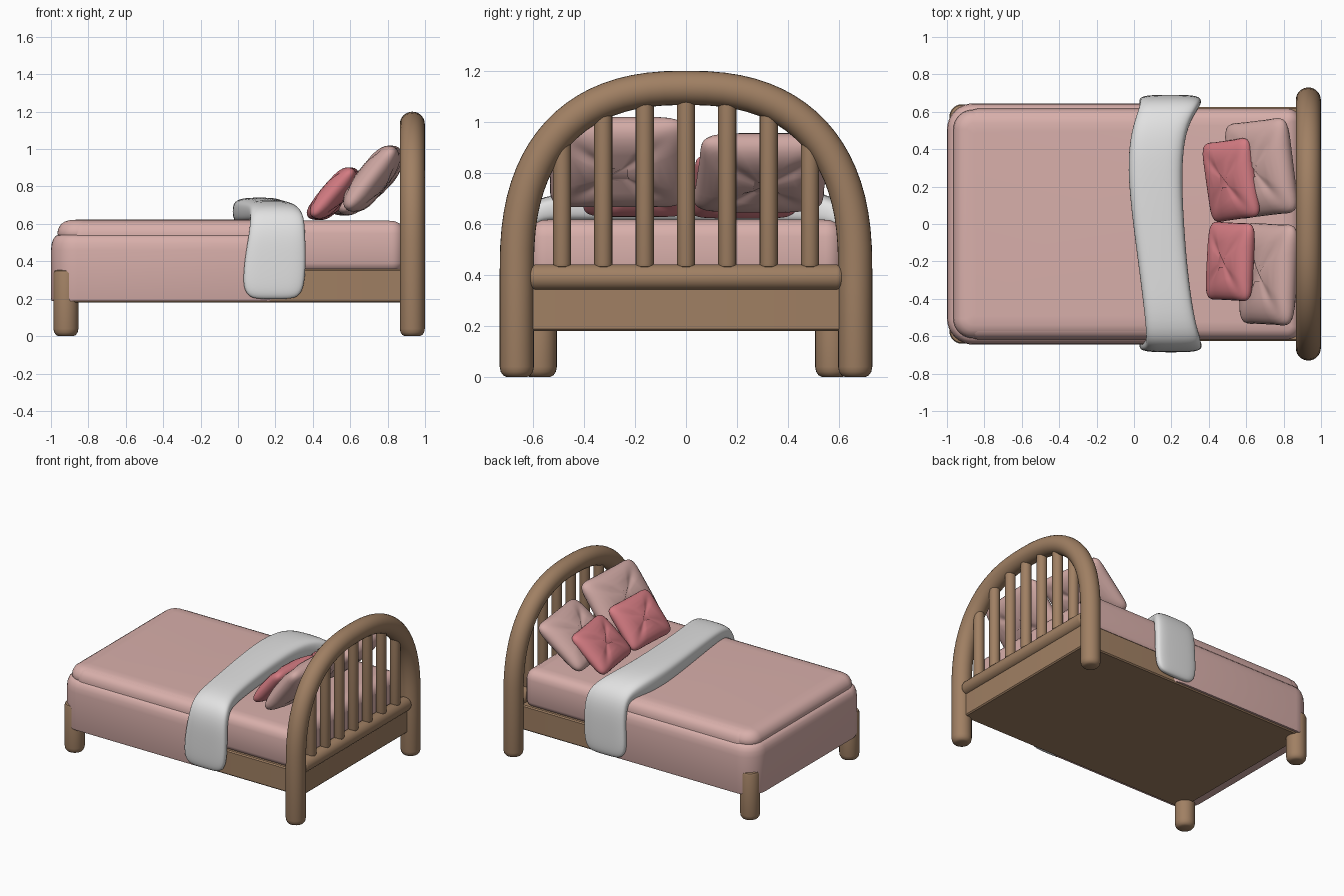
import bpy, bmesh, math
from mathutils import Vector

if "Cube" in bpy.data.objects:
    bpy.data.objects.remove(bpy.data.objects["Cube"])


def material(name, rgb):
    m = bpy.data.materials.new(name)
    m.diffuse_color = (*rgb, 1)
    m.use_nodes = True
    m.node_tree.nodes["Principled BSDF"].inputs["Base Color"].default_value = m.diffuse_color
    return m


WOOD = material("warm wood", (0.352, 0.215, 0.125))
PINK = material("blanket pink", (0.69, 0.43, 0.405))
DUSK = material("pillow pink", (0.64, 0.40, 0.375))
ROSE = material("cushion rose", (0.66, 0.20, 0.225))
WHITE = material("throw white", (0.76, 0.76, 0.76))


def loft(name, rings, mat, subdiv=0, angle=40):
    """Skin a list of equal-length point rings and cap both ends."""
    bm = bmesh.new()
    vs = [[bm.verts.new(p) for p in ring] for ring in rings]
    n = len(rings[0])
    for a, b in zip(vs, vs[1:]):
        for i in range(n):
            j = (i + 1) % n
            bm.faces.new((a[i], a[j], b[j], b[i]))
    bm.faces.new(vs[0][::-1])
    bm.faces.new(vs[-1])
    bmesh.ops.recalc_face_normals(bm, faces=bm.faces)
    me = bpy.data.meshes.new(name)
    bm.to_mesh(me)
    bm.free()
    me.materials.append(mat)
    ob = bpy.data.objects.new(name, me)
    bpy.context.collection.objects.link(ob)
    bpy.ops.object.select_all(action='DESELECT')
    ob.select_set(True)
    bpy.context.view_layer.objects.active = ob
    bpy.ops.object.shade_smooth_by_angle(angle=math.radians(angle))
    if subdiv:
        ob.modifiers.new("smooth", 'SUBSURF').levels = subdiv
        ob.modifiers["smooth"].render_levels = subdiv
    return ob


def tube(name, x, path, sides=24):
    """Round bar in the plane x = const; path entries are (y, z, radius)."""
    rings = []
    for i, (y, z, r) in enumerate(path):
        a, b = path[max(i - 1, 0)], path[min(i + 1, len(path) - 1)]
        t = Vector((0, b[0] - a[0], b[1] - a[1])).normalized()
        side = t.cross(Vector((1, 0, 0)))
        rings.append([Vector((x, y, z)) + r * (math.cos(w) * Vector((1, 0, 0)) + math.sin(w) * side)
                      for w in (2 * math.pi * k / sides for k in range(sides))])
    return loft(name, rings, WOOD)


def slab(name, x0, x1, hy, radius, profile, mat):
    """Rounded rectangle lofted through (inset, z) profile entries."""
    rings = []
    for inset, z in profile:
        r = max(radius - inset, 0.015)
        ring = []
        for q, (sx, sy) in enumerate(((1, 1), (-1, 1), (-1, -1), (1, -1))):
            cx = (x1 - inset - r) if sx > 0 else (x0 + inset + r)
            cy = sy * (hy - inset - r)
            for k in range(9):
                w = math.pi / 2 * (q + k / 8)
                ring.append((cx + r * math.cos(w), cy + r * math.sin(w), z))
        rings.append(ring)
    return loft(name, rings, mat)


# Headboard arch: two posts joined by a squared ellipse
HX, HY, SPRING, TOP, R = 0.932, 0.663, 0.42, 1.133, 0.067
FOOT = [(0.0, 0.040), (0.006, 0.053), (0.02, 0.063), (0.04, R)]


def arch_z(y):
    return SPRING + (TOP - SPRING) * (1 - abs(y / HY) ** 2.45) ** (1 / 2.45)


def signed_pow(v, p):
    return math.copysign(abs(v) ** p, v)


path = [(HY, z, r) for z, r in FOOT]
for k in range(41):
    w = math.pi * k / 40
    path.append((HY * signed_pow(math.cos(w), 2 / 2.45),
                 SPRING + (TOP - SPRING) * abs(math.sin(w)) ** (2 / 2.45), R))
path += [(-HY, z, r) for z, r in reversed(FOOT)]
tube("headboard_arch", HX, path, 28)

# Headboard rail and slats
tube("headboard_rail", HX, [(-0.615, 0.39, 0.035), (-0.605, 0.39, 0.047), (-0.59, 0.39, 0.051),
                            (0.59, 0.39, 0.051), (0.605, 0.39, 0.047), (0.615, 0.39, 0.035)])
for i in range(-3, 4):
    y = i * 0.162
    tube("headboard_slat", HX, [(y, 0.425, 0.022), (y, 0.432, 0.033), (y, 0.445, 0.036),
                                (y, arch_z(y) - 0.02, 0.036)], 16)

# Foot legs, poking slightly through the blanket corners
for s in (-1, 1):
    tube("foot_leg", -0.92, [(s * 0.573, z, r) for z, r in FOOT] +
         [(s * 0.573, 0.335, R), (s * 0.573, 0.348, 0.062), (s * 0.573, 0.353, 0.05)])

# Bed frame, mattress and blanket
slab("bed_frame", -0.94, 0.95, 0.626, 0.02,
     [(0.008, 0.18), (0, 0.188), (0, 0.352), (0.008, 0.36)], WOOD)
slab("mattress", -0.9, 0.89, 0.617, 0.07,
     [(0.03, 0.35), (0.01, 0.365), (0, 0.39), (0, 0.55), (0.008, 0.58),
      (0.025, 0.602), (0.05, 0.614), (0.09, 0.618)], PINK)
slab("blanket", -1.0, 0.25, 0.645, 0.14,
     [(0.004, 0.188), (0, 0.2), (0, 0.46), (0.004, 0.495), (0.014, 0.522), (0.028, 0.537),
      (0.037, 0.54), (0.034, 0.55), (0.038, 0.572), (0.052, 0.597), (0.075, 0.613),
      (0.105, 0.621), (0.15, 0.623)], PINK)

# Throw: a padded strip draped over the bed; entries are y, z, centre x, half width, half thickness
keys = [(-0.648, 0.197, 0.19, 0.09, 0.012), (-0.65, 0.215, 0.19, 0.135, 0.027),
        (-0.65, 0.27, 0.19, 0.163, 0.034), (-0.65, 0.42, 0.2, 0.16, 0.035),
        (-0.645, 0.56, 0.21, 0.145, 0.038), (-0.61, 0.635, 0.21, 0.14, 0.048),
        (-0.53, 0.662, 0.195, 0.13, 0.055), (-0.3, 0.665, 0.163, 0.125, 0.06),
        (0, 0.668, 0.13, 0.133, 0.066), (0.3, 0.668, 0.108, 0.142, 0.072),
        (0.5, 0.662, 0.13, 0.143, 0.07), (0.61, 0.635, 0.18, 0.15, 0.05),
        (0.648, 0.56, 0.195, 0.158, 0.038), (0.655, 0.42, 0.195, 0.16, 0.035),
        (0.655, 0.27, 0.19, 0.163, 0.034), (0.655, 0.215, 0.19, 0.135, 0.027),
        (0.653, 0.197, 0.19, 0.09, 0.012)]
rings = []
for i, (y, z, cx, hw, th) in enumerate(keys):
    a, b = keys[max(i - 1, 0)], keys[min(i + 1, len(keys) - 1)]
    t = Vector((0, b[0] - a[0], b[1] - a[1])).normalized()
    nrm = Vector((1, 0, 0)).cross(t)
    rings.append([Vector((cx + hw * 1.03 * signed_pow(math.cos(w), 0.6), y, z)) +
                  nrm * th * 1.05 * signed_pow(math.sin(w), 0.6)
                  for w in (2 * math.pi * k / 20 for k in range(20))])
loft("throw", rings, WHITE, 2, 180)


# Pillows: lens shapes with a square outline and pinched sides
def pillow(name, loc, size, lean, yaw, mat):
    rings = []
    for k in range(15):
        p = math.pi * (k / 14 - 0.5) * 0.97
        s = math.cos(p) ** 0.6
        ring = []
        for j in range(48):
            w = 2 * math.pi * (j + 0.5) / 48
            u, v = signed_pow(math.cos(w), 0.32), signed_pow(math.sin(w), 0.32)
            pu, pv = 1 - 0.07 * (1 - v * v), 1 - 0.07 * (1 - u * u)
            ring.append((size[0] * u * pu * s, size[1] * v * pv * s,
                         size[2] * math.sin(p) * (1 - 0.35 * (u * v) ** 2)))
        rings.append(ring)
    ob = loft(name, rings, mat, 0, 180)
    ob.location = loc
    ob.rotation_euler = (0, -math.radians(lean), math.radians(yaw))


pillow("large_pillow_front", (0.72, -0.268, 0.842), (0.222, 0.285, 0.088), 52, -3, DUSK)
pillow("large_pillow_back", (0.68, 0.298, 0.80), (0.222, 0.27, 0.088), 40, 7, DUSK)
pillow("small_cushion_front", (0.515, -0.2, 0.765), (0.178, 0.22, 0.07), 49, -3, ROSE)
pillow("small_cushion_back", (0.52, 0.235, 0.75), (0.178, 0.225, 0.07), 43, 8, ROSE)
